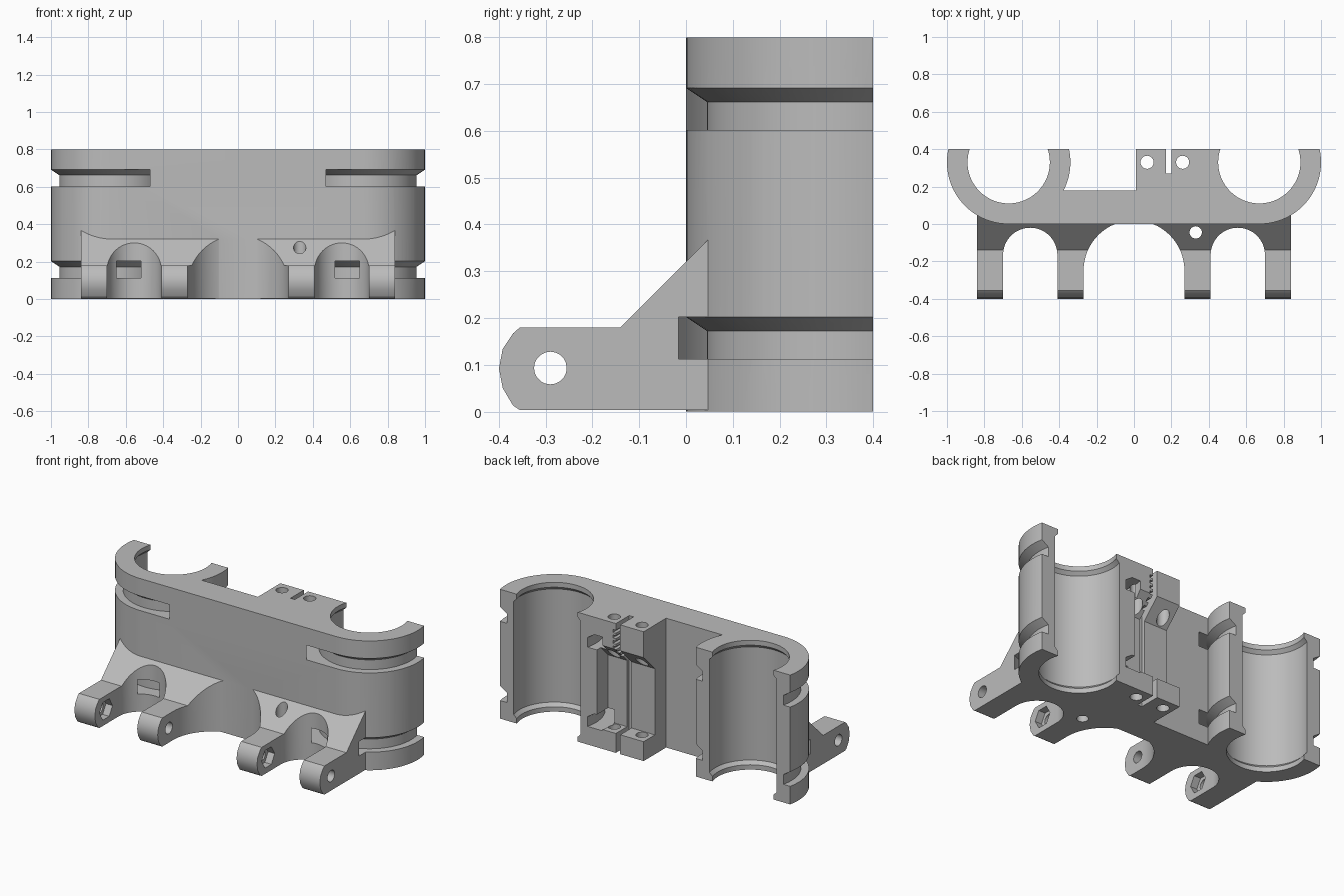
import bpy, bmesh
from math import sin, cos, pi, radians
from mathutils import Vector

cube = bpy.data.objects.get("Cube")
if cube:
    bpy.data.objects.remove(cube)

grey = bpy.data.materials.new("plain grey")
grey.use_nodes = True
tone = (0.5, 0.5, 0.5, 1)
grey.diffuse_color = tone
grey.node_tree.nodes["Principled BSDF"].inputs["Base Color"].default_value = tone


def finish(bm, name):
    bmesh.ops.recalc_face_normals(bm, faces=bm.faces)
    mesh = bpy.data.meshes.new(name)
    bm.to_mesh(mesh)
    bm.free()
    mesh.materials.append(grey)
    ob = bpy.data.objects.new(name, mesh)
    bpy.context.collection.objects.link(ob)
    return ob


def arc(cx, cy, r, a0, a1, n=24):
    angles = [radians(a0 + (a1 - a0) * i / n) for i in range(n + 1)]
    return [(cx + r * cos(a), cy + r * sin(a)) for a in angles]


def circle(cx, cy, r, n=32):
    return arc(cx, cy, r, 0, 360, n)[:-1]


def prism(name, pts, lo, hi, axis="z"):
    """Extrude an xy outline along z, or a yz outline along x."""
    bm = bmesh.new()
    place = (lambda p, h: (p[0], p[1], h)) if axis == "z" else (lambda p, h: (h, p[0], p[1]))
    a = [bm.verts.new(place(p, lo)) for p in pts]
    b = [bm.verts.new(place(p, hi)) for p in pts]
    bm.faces.new(a)
    bm.faces.new(b[::-1])
    for i in range(len(pts)):
        j = (i + 1) % len(pts)
        bm.faces.new((a[i], a[j], b[j], b[i]))
    return finish(bm, name)


def box(name, x0, x1, y0, y1, z0, z1):
    return prism(name, [(x0, y0), (x1, y0), (x1, y1), (x0, y1)], z0, z1)


def lathe(name, pts, cx, cy, closed):
    """Spin an (r, z) profile about a vertical axis."""
    bm = bmesh.new()
    vs = [bm.verts.new((cx + r, cy, z)) for r, z in pts]
    es = [bm.edges.new(p) for p in zip(vs, vs[1:])]
    if closed:
        es.append(bm.edges.new((vs[-1], vs[0])))
    bmesh.ops.spin(bm, geom=vs + es, cent=Vector((cx, cy, 0)), axis=(0, 0, 1),
                   angle=2 * pi, steps=72, use_merge=False)
    bmesh.ops.remove_doubles(bm, verts=bm.verts, dist=1e-5)
    return finish(bm, name)


def combine(target, other, op="DIFFERENCE"):
    mod = target.modifiers.new("bool", "BOOLEAN")
    mod.operation, mod.object, mod.solver = op, other, "EXACT"
    bpy.context.view_layer.objects.active = target
    bpy.ops.object.modifier_apply(modifier=mod.name)
    bpy.data.objects.remove(other)


BX, BY, R, H = 0.67, 0.33, 0.33, 0.8

# Carriage body: two open bearing cradles, a web and the belt clamp block
outline = arc(-BX, BY, R, 167.8, 270) + arc(BX, BY, R, 270, 372.2)
outline += [(0.01, 0.4), (0.01, 0.18)] + arc(-BX, BY, R, -27, 12.2, 12)
carriage = prism("bearing_carriage", outline, 0, H)

# Hinge bracket with sloped gusset and rounded lugs
side = [(0.05, 0.003), (-0.355, 0.003), (-0.37, 0.013), (-0.392, 0.05), (-0.4, 0.092),
        (-0.392, 0.134), (-0.37, 0.167), (-0.355, 0.18), (-0.14, 0.18), (0.05, 0.37)]
bracket = prism("hinge_bracket", side, -0.84, 0.84, "x")
for cx, cy, r in ((-0.555, -0.165, 0.145), (0, -0.25, 0.27), (0.555, -0.165, 0.145)):
    arch = [(cx - r, -0.6), (cx + r, -0.6)] + arc(cx, cy, r, 0, 180, 32)
    combine(bracket, prism("arch_cutter", arch, -0.1, 0.6))

# Hinge pin holes and nut traps
combine(bracket, prism("pin_cutter", circle(-0.29, 0.093, 0.035, 20), -1, 1, "x"))
for x in (-0.7, 0.41):
    combine(bracket, prism("nut_cutter", circle(-0.29, 0.093, 0.063, 6), x - 0.045, x + 0.02, "x"))
combine(carriage, bracket, "UNION")

# Bearing bores with end lips, and cable tie grooves
for s in (-1, 1):
    bore = [(0, -0.1), (0.22, -0.1), (0.22, 0.03), (0.24, 0.05),
            (0.24, H - 0.05), (0.22, H - 0.03), (0.22, H + 0.1), (0, H + 0.1)]
    combine(carriage, lathe("bore_cutter", bore, s * BX, BY, False))
    for z in (0.112, 0.602):
        groove = [(0.285, z), (0.386, z), (0.386, z + 0.09), (0.33, z + 0.09), (0.285, z + 0.06)]
        combine(carriage, lathe("groove_cutter", groove, s * BX, BY, True))

# Belt clamp: recess with sloped roof, slot and belt teeth
recess = [(0.29, 0.12), (0.5, 0.12), (0.5, 0.74), (0.29, 0.53)]
combine(carriage, prism("recess_cutter", recess, -0.05, 0.33, "x"))
combine(carriage, box("slot_cutter", 0.17, 0.2, 0.27, 0.5, -0.1, 0.9))
for i in range(6):
    z = 0.57 + i * 0.034
    combine(carriage, box("tooth_cutter", 0.19, 0.22, 0.275, 0.5, z, z + 0.018))

# Screw holes
for x, y, r in ((0.07, 0.33, 0.035), (0.26, 0.33, 0.035), (0.33, -0.045, 0.033)):
    combine(carriage, prism("screw_cutter", circle(x, y, r), -0.1, 0.9))

# Smooth shading with sharp edges kept
bpy.ops.object.select_all(action="DESELECT")
carriage.select_set(True)
bpy.context.view_layer.objects.active = carriage
bpy.ops.object.shade_smooth_by_angle(angle=radians(25))
